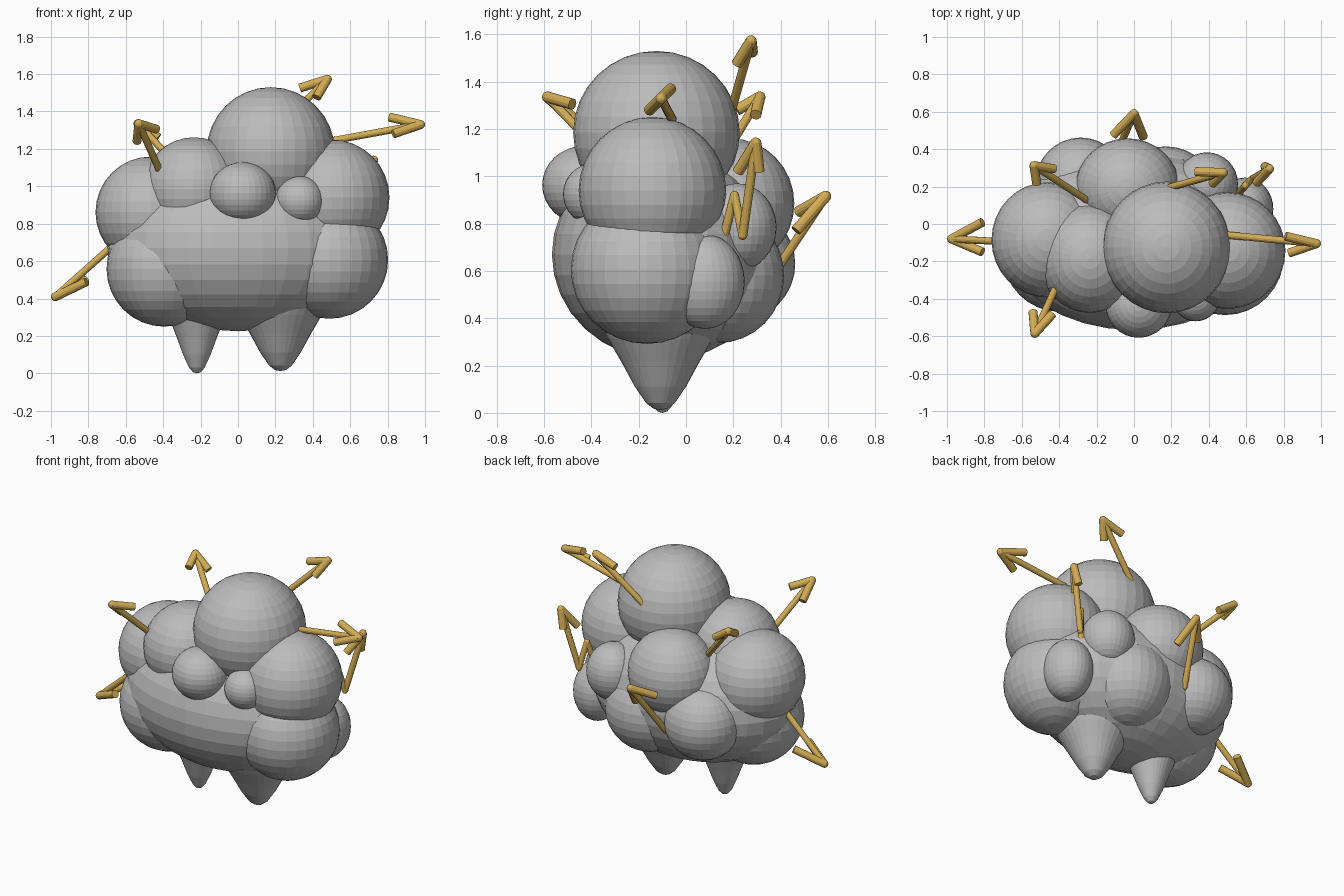
import bpy, bmesh, math
from mathutils import Vector, Matrix

if "Cube" in bpy.data.objects:
    bpy.data.objects.remove(bpy.data.objects["Cube"])


def material(name, rgb):
    m = bpy.data.materials.new(name)
    m.diffuse_color = (*rgb, 1)
    m.use_nodes = True
    m.node_tree.nodes["Principled BSDF"].inputs["Base Color"].default_value = m.diffuse_color
    return m


GREY = material("wool_grey", (0.5, 0.5, 0.5))
GOLD = material("gold", (0.66, 0.42, 0.09))


def finish(name, bm, mat):
    bmesh.ops.recalc_face_normals(bm, faces=bm.faces)
    me = bpy.data.meshes.new(name)
    bm.to_mesh(me)
    bm.free()
    me.materials.append(mat)
    ob = bpy.data.objects.new(name, me)
    bpy.context.collection.objects.link(ob)
    return ob


def puff(name, centre, radii):
    """Faceted ellipsoid with its poles along z."""
    bm = bmesh.new()
    m = Matrix.Translation(centre) @ Matrix.Diagonal((*radii, 1))
    bmesh.ops.create_uvsphere(bm, u_segments=32, v_segments=16, radius=1, matrix=m)
    return finish(name, bm, GREY)


def foot(name, x, y, z0, width):
    """Rounded pointed foot turned from a profile."""
    profile = [(0, 0), (.022, .006), (.045, .03), (.08, .1), (.12, .2), (.163, .3), (.2, .4), (0, .45)]
    bm = bmesh.new()
    vs = [bm.verts.new((x + r * width, y, z0 + z)) for r, z in profile]
    es = [bm.edges.new(p) for p in zip(vs, vs[1:])]
    bmesh.ops.spin(bm, geom=vs + es, cent=(x, y, 0), axis=(0, 0, 1), angle=math.tau, steps=32)
    bmesh.ops.remove_doubles(bm, verts=bm.verts, dist=.0005)
    return finish(name, bm, GREY)


def rod(bm, a, b, r):
    """Round bar between two points with a ball at its start."""
    a, b = Vector(a), Vector(b)
    d = b - a
    m = Matrix.Translation((a + b) / 2) @ d.to_track_quat('Z', 'Y').to_matrix().to_4x4()
    bmesh.ops.create_cone(bm, cap_ends=True, segments=12, radius1=r, radius2=r, depth=d.length, matrix=m)
    bmesh.ops.create_uvsphere(bm, u_segments=12, v_segments=8, radius=r, matrix=Matrix.Translation(a))


def arrow(name, path, barbs):
    """Shaft along path (tip last) and two barbs swept back from the tip."""
    bm = bmesh.new()
    for a, b in zip(path, path[1:]):
        rod(bm, a, b, .019)
    for b in barbs:
        rod(bm, path[-1], b, .024)
    return finish(name, bm, GOLD)


# Main body
puff("body", (0, -.09, .67), (.7, .477, .445))

# Wool puffs: front and sides, then back
for name, c, r in [
    ("top_puff", (.175, -.125, 1.185), (.343, .352, .345)),
    ("right_upper_puff", (.5, -.142, .94), (.31, .312, .31)),
    ("right_lower_puff", (.488, -.165, .607), (.315, .322, .315)),
    ("left_upper_puff", (-.465, -.085, .862), (.297, .308, .297)),
    ("left_lower_puff", (-.395, -.16, .558), (.308, .31, .308)),
    ("left_top_puff", (-.235, -.185, .985), (.275, .29, .277)),
    ("front_ball", (.025, -.43, .963), (.178, .178, .166)),
    ("front_small_ball", (.33, -.39, .925), (.13, .13, .13)),
    ("back_upper_puff", (-.035, .19, .885), (.28, .268, .275)),
    ("back_left_puff", (-.285, .22, .63), (.242, .242, .242)),
    ("back_right_puff", (.17, .135, .58), (.28, .28, .285)),
    ("back_right_ball", (.39, .215, .785), (.166, .168, .185)),
    ("right_rear_ball", (.595, .08, .555), (.15, .168, .2)),
]:
    puff(name, c, r)

# Feet
foot("left_foot", -.22, -.1, 0, .92)
foot("right_foot", .227, -.108, .012, 1.36)

# Arrows
arrow("right_arrow", [(.4, -.05, 1.225), (.976, -.105, 1.33)],
      [(.81, -.065, 1.37), (.83, -.155, 1.28)])
arrow("top_arrow", [(.1, .17, 1.2), (.478, .275, 1.572)],
      [(.33, .28, 1.525), (.42, .215, 1.475)])
arrow("front_left_arrow", [(-.4, -.3, 1.04), (-.53, -.585, 1.335)],
      [(-.435, -.48, 1.305), (-.54, -.47, 1.24)])
arrow("back_left_arrow", [(-.24, .12, 1.02), (-.535, .312, 1.335)],
      [(-.425, .295, 1.26), (-.52, .215, 1.28)])
arrow("right_rear_arrow", [(.555, .16, .745), (.595, .205, .92), (.63, .24, .75), (.725, .295, 1.14)],
      [(.655, .22, 1.02), (.7, .308, 1.02)])
arrow("back_arrow", [(-.1, .36, .57), (0, .59, .915)],
      [(-.11, .475, .85), (.05, .465, .77)])
arrow("left_arrow", [(-.6, -.1, .745), (-.976, -.08, .41)],
      [(-.81, .01, .5), (-.81, -.15, .49)])
